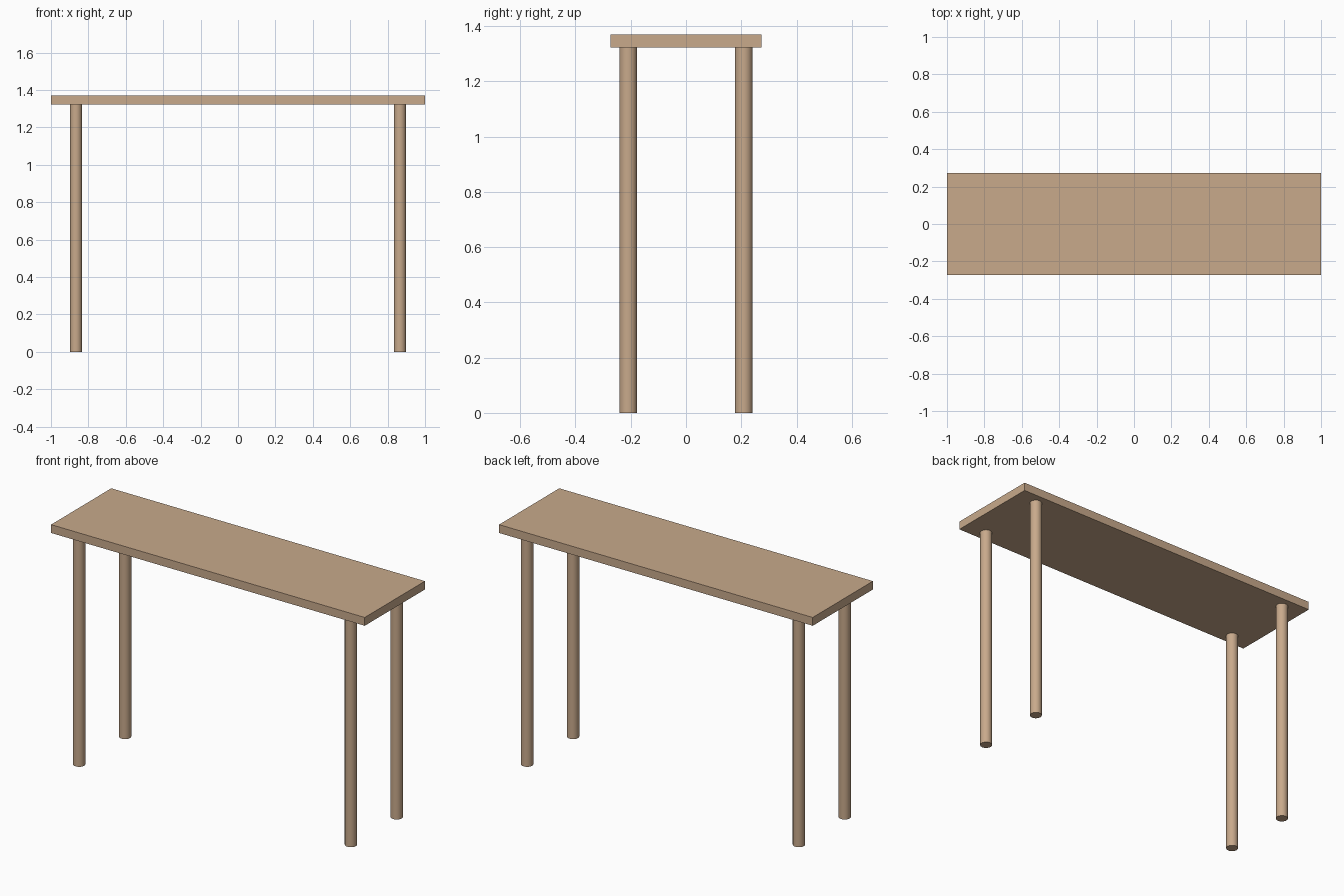
import bpy

if "Cube" in bpy.data.objects:
    bpy.data.objects.remove(bpy.data.objects["Cube"])

TOP_Z, THICK = 1.37, 0.048
LENGTH, DEPTH = 2.0, 0.548
LEG_R, LEG_X, LEG_Y = 0.032, 0.866, 0.209

wood = bpy.data.materials.new("light_wood")
wood.diffuse_color = (0.58, 0.40, 0.26, 1)
wood.use_nodes = True
wood.node_tree.nodes["Principled BSDF"].inputs["Base Color"].default_value = wood.diffuse_color

# Flat rectangular slab
bpy.ops.mesh.primitive_cube_add(size=1, location=(0, 0, TOP_Z - THICK / 2))
top = bpy.context.object
top.name = "table_top"
top.scale = (LENGTH, DEPTH, THICK)
bpy.ops.object.transform_apply(location=False, rotation=False, scale=True)
top.data.materials.append(wood)

# Four round legs
leg_h = TOP_Z - THICK
for side, sx in (("left", -1), ("right", 1)):
    for end, sy in (("front", -1), ("back", 1)):
        bpy.ops.mesh.primitive_cylinder_add(
            vertices=32, radius=LEG_R, depth=leg_h,
            location=(sx * LEG_X, sy * LEG_Y, leg_h / 2))
        leg = bpy.context.object
        leg.name = f"{end}_{side}_leg"
        leg.data.materials.append(wood)
        bpy.ops.object.shade_smooth_by_angle()
